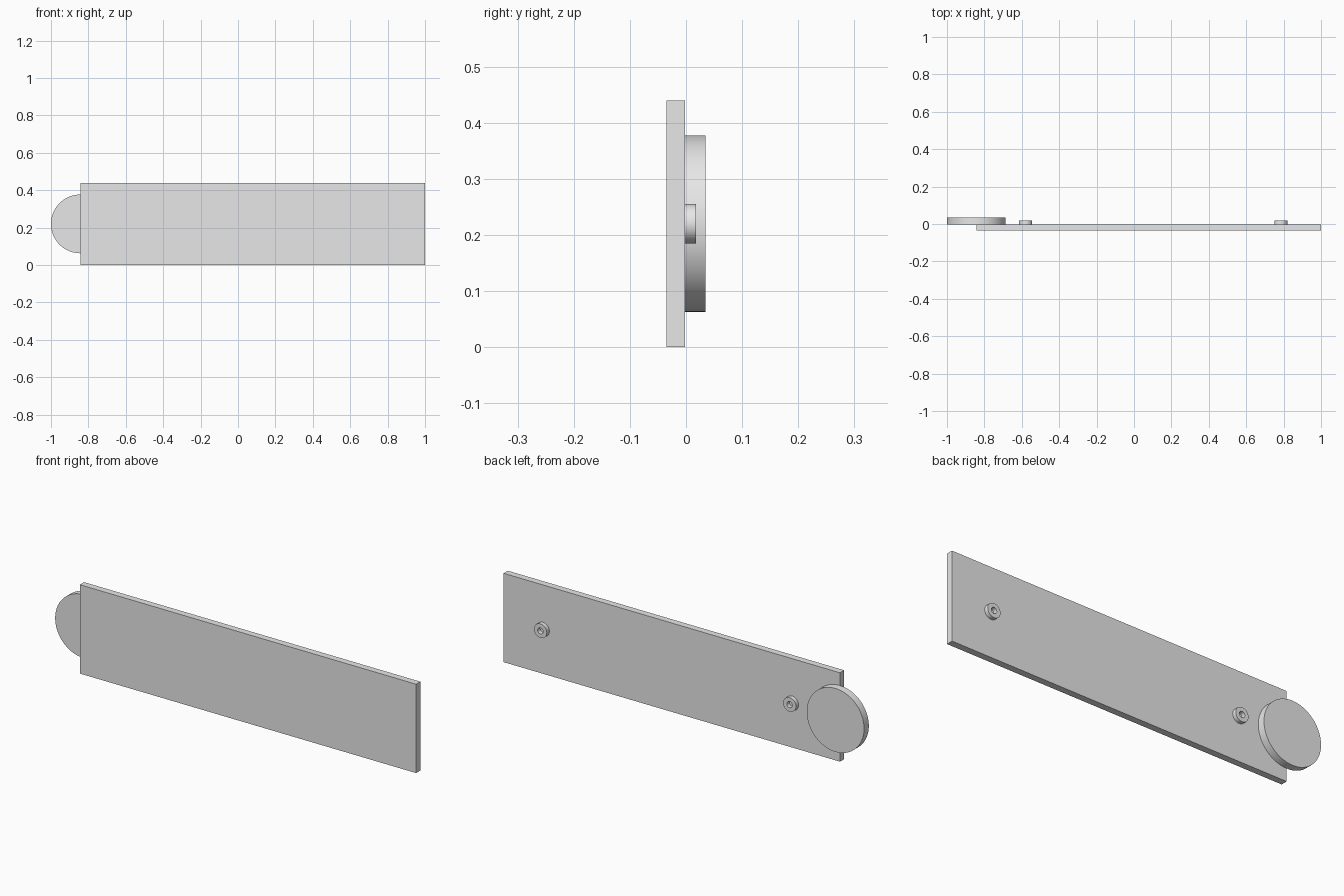
import bpy
import bmesh
import math
from mathutils import Matrix

cube = bpy.data.objects.get("Cube")
if cube:
    bpy.data.objects.remove(cube, do_unlink=True)

GREY = (0.8, 0.8, 0.8, 1)
grey = bpy.data.materials.new("plain grey")
grey.use_nodes = True
grey.diffuse_color = GREY
grey.node_tree.nodes["Principled BSDF"].inputs["Base Color"].default_value = GREY

MID_Z = 0.22


def add_part(name, bm, location):
    bmesh.ops.recalc_face_normals(bm, faces=bm.faces)
    mesh = bpy.data.meshes.new(name)
    bm.to_mesh(mesh)
    bm.free()
    mesh.materials.append(grey)
    part = bpy.data.objects.new(name, mesh)
    part.location = location
    bpy.context.collection.objects.link(part)
    return part


def smooth(part):
    bpy.ops.object.select_all(action="DESELECT")
    part.select_set(True)
    bpy.context.view_layer.objects.active = part
    bpy.ops.object.shade_smooth_by_angle(angle=math.radians(30))


def lathe(name, x, profile, steps):
    """Spin a (radius, y) profile around the y axis."""
    bm = bmesh.new()
    verts = [bm.verts.new((r, y, 0)) for r, y in profile]
    edges = [bm.edges.new(pair) for pair in zip(verts, verts[1:])]
    bmesh.ops.spin(bm, geom=verts + edges, cent=(0, 0, 0), axis=(0, 1, 0),
                   angle=math.tau, steps=steps)
    bmesh.ops.remove_doubles(bm, verts=bm.verts, dist=0.0001)
    smooth(add_part(name, bm, (x, 0, MID_Z)))


# Long flat board
bm = bmesh.new()
bmesh.ops.create_cube(bm, size=1, matrix=Matrix.Diagonal((1.842, 0.033, 0.44, 1)))
add_part("board", bm, (0.079, -0.0185, MID_Z))

# Round disc overhanging the end of the board
lathe("end_disc", -0.843, [(0, -0.002), (0.157, -0.002), (0.157, 0.035), (0, 0.035)], 96)

# Small hollow bosses on the back
for side, x in (("right", -0.58), ("left", 0.785)):
    lathe("boss_" + side, x, [(0.015, -0.002), (0.035, -0.002), (0.035, 0.018),
                              (0.015, 0.018), (0.015, -0.002)], 48)
